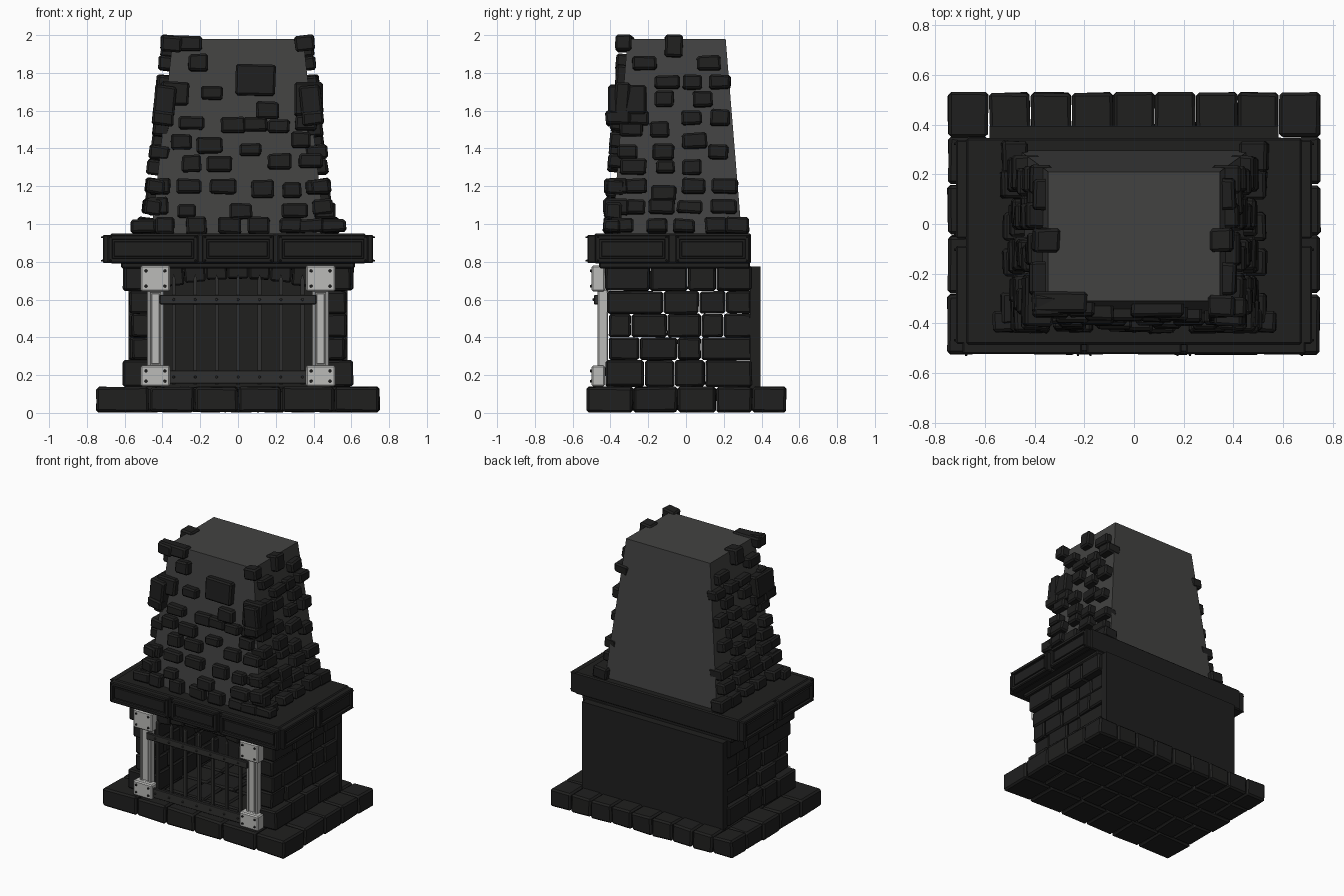
import bpy, bmesh, math, random
from mathutils import Matrix, Vector

if "Cube" in bpy.data.objects:
    bpy.data.objects.remove(bpy.data.objects["Cube"])

random.seed(7)


def material(name, g):
    m = bpy.data.materials.new(name)
    m.diffuse_color = (g, g, g * 0.97, 1)
    m.use_nodes = True
    m.node_tree.nodes["Principled BSDF"].inputs["Base Color"].default_value = m.diffuse_color
    return m


STONE = material("dark_stone", 0.014)
MORTAR = material("mortar", 0.055)
IRON = material("iron", 0.03)
PALE = material("pale_metal", 0.5)


def finish(bm, name, mat):
    me = bpy.data.meshes.new(name)
    bm.to_mesh(me)
    bm.free()
    ob = bpy.data.objects.new(name, me)
    me.materials.append(mat)
    bpy.context.collection.objects.link(ob)
    return ob


def block(bm, c, size, rot=Matrix(), jit=0.0, bev=0.0):
    """Bevelled box with optional hand-cut irregularity."""
    m = Matrix.Translation(c) @ rot @ Matrix.Diagonal((*size, 1))
    vs = bmesh.ops.create_cube(bm, size=1, matrix=m)["verts"]
    for v in vs:
        v.co += Vector([random.uniform(-jit, jit) for _ in range(3)])
    if bev:
        edges = list({e for v in vs for e in v.link_edges})
        bmesh.ops.bevel(bm, geom=edges, offset=bev, segments=1, profile=0.5, affect='EDGES')


def span(bm, x, y, z, **kw):
    """Box given by its extents on each axis."""
    block(bm, [(a + b) / 2 for a, b in (x, y, z)], [b - a for a, b in (x, y, z)], **kw)


def bolt(bm, c, r=0.009, rot=Matrix()):
    m = Matrix.Translation(c) @ rot @ Matrix.Rotation(math.pi / 2, 4, 'X')
    bmesh.ops.create_cone(bm, cap_ends=True, segments=8, radius1=r, radius2=r * 0.7,
                          depth=0.012, matrix=m)


def panel(bm, c, w, d, h, rot=Matrix(), rim=0.025, sink=0.014):
    """Box whose local -y face carries a sunken panel with a raised field."""
    t = bmesh.new()
    block(t, (0, 0, 0), (w, d, h), bev=0.006)
    t.normal_update()
    face = max((f for f in t.faces if f.normal.y < -0.99), key=lambda f: f.calc_area())
    for thick, depth in ((rim, 0), (0.003, -sink), (rim * 0.5, 0), (0.004, sink * 0.6)):
        bmesh.ops.inset_region(t, faces=[face], thickness=thick, depth=depth)
    t.transform(Matrix.Translation(c) @ rot)
    me = bpy.data.meshes.new("tmp")
    t.to_mesh(me)
    t.free()
    bm.from_mesh(me)
    bpy.data.meshes.remove(me)


# Hearth base: rows of slabs
bm = bmesh.new()
front_cuts = [-0.75, -0.47, -0.23, 0, 0.23, 0.51, 0.75]
back_cuts = [-0.75 + i / 6 for i in range(10)]
for y0, y1, cuts in ((-0.525, -0.28, front_cuts), (-0.28, -0.045, back_cuts),
                     (-0.045, 0.16, front_cuts), (0.16, 0.35, back_cuts), (0.35, 0.53, back_cuts)):
    for a, b in zip(cuts, cuts[1:]):
        span(bm, (a + 0.002, b - 0.002), (y0 + 0.002, y1 - 0.002), (0.005, 0.137), jit=0.004, bev=0.012)
finish(bm, "hearth_base", STONE)

# Firebox side walls of staggered bricks
bm = bmesh.new()
levels = [0.138, 0.28, 0.40, 0.525, 0.645, 0.78]
rows = [(0.605, [-0.43, -0.22, -0.06, 0.10, 0.35]), (0.57, [-0.41, -0.245, -0.045, 0.08, 0.35]),
        (0.57, [-0.41, -0.29, -0.10, 0.08, 0.20, 0.35]), (0.57, [-0.42, -0.12, 0.07, 0.21, 0.35]),
        (0.605, [-0.43, -0.19, 0.01, 0.16, 0.35])]
for s in (-1, 1):
    for (xo, cuts), z0, z1 in zip(rows, levels, levels[1:]):
        for a, b in zip(cuts, cuts[1:]):
            o = xo + random.uniform(-0.012, 0.008)
            span(bm, sorted((s * 0.40, s * o)), (a + 0.003, b - 0.003), (z0 + 0.002, z1 - 0.002),
                 jit=0.003, bev=0.01)
finish(bm, "firebox_walls", STONE)

# Back wall
bm = bmesh.new()
span(bm, (-0.58, 0.58), (0.34, 0.395), (0.13, 0.775))
finish(bm, "firebox_back", STONE)

# Shallow arch of wedge stones over the opening
bm = bmesh.new()
n = 7
for i in range(n):
    x = -0.40 + 0.8 * (i + 0.5) / n
    z0 = 0.66 + 0.05 * (1 - (x / 0.4) ** 2)
    block(bm, (x, -0.34, (z0 + 0.79) / 2), (0.8 / n - 0.004, 0.12, 0.79 - z0),
          rot=Matrix.Rotation(x * 0.3, 4, 'Y'), jit=0.003, bev=0.008)
finish(bm, "arch_stones", STONE)

# Mantel slab, under-step and framed panels
bm = bmesh.new()
span(bm, (-0.675, 0.675), (-0.485, 0.345), (0.79, 0.95), bev=0.008)
span(bm, (-0.62, 0.62), (-0.46, 0.34), (0.765, 0.80), bev=0.008)
finish(bm, "mantel_slab", STONE)
bm = bmesh.new()
for x, w in ((-0.45, 0.48), (0, 0.38), (0.45, 0.48)):
    panel(bm, (x, -0.495, 0.868), w, 0.055, 0.15)
    for sx in (-1, 1):
        for z in (0.806, 0.93):
            bolt(bm, (x + sx * (w / 2 - 0.015), -0.525, z), 0.006)
for s in (-1, 1):
    r = Matrix.Rotation(s * math.pi / 2, 4, 'Z')
    for y in (-0.285, 0.14):
        panel(bm, (s * 0.688, y, 0.868), 0.395, 0.055, 0.15, rot=r)
        for sy in (-1, 1):
            for z in (0.806, 0.93):
                bolt(bm, (s * 0.718, y + sy * 0.182, z), 0.006, r)
finish(bm, "mantel_panels", STONE)

# Corner pillars: shaft, foot, capital and bolts
for s, side in ((-1, "left"), (1, "right")):
    bm = bmesh.new()
    x = s * 0.437
    panel(bm, (x, -0.44, 0.445), 0.09, 0.055, 0.42, rim=0.014, sink=0.01)
    for z0, z1 in ((0.14, 0.25), (0.643, 0.78)):
        span(bm, (x - 0.078, x + 0.078), (-0.50, -0.43), (z0, z1), bev=0.008)
    finish(bm, side + "_pillar", PALE)
    bm = bmesh.new()
    for z0, z1 in ((0.14, 0.25), (0.643, 0.78)):
        for sx in (-1, 1):
            for z in (z0 + 0.028, z1 - 0.028):
                bolt(bm, (x + sx * 0.05, -0.502, z))
    finish(bm, side + "_pillar_bolts", IRON)

# Iron grate: bars, two rails and rivets
bm = bmesh.new()
span(bm, (-0.415, 0.415), (-0.487, -0.465), (0.575, 0.625), bev=0.004)
span(bm, (-0.365, 0.365), (-0.487, -0.465), (0.155, 0.225), bev=0.004)
for i in range(7):
    x = -0.34 + 0.1135 * i
    span(bm, (x - 0.01, x + 0.01), (-0.466, -0.446), (0.15, 0.705))
    bmesh.ops.create_cone(bm, cap_ends=True, segments=4, radius1=0.014, radius2=0, depth=0.03,
                          matrix=Matrix.Translation((x, -0.456, 0.72)) @ Matrix.Rotation(math.pi / 4, 4, 'Z'))
    for z in (0.19, 0.60):
        bolt(bm, (x, -0.489, z), 0.008)
finish(bm, "fire_grate", IRON)

# Tapered chimney body
Z0, Z1 = 0.945, 1.98
bm = bmesh.new()
span(bm, (-0.46, 0.46), (-0.39, 0.295), (Z0, Z1))
for v in bm.verts:
    if v.co.z > 1.5:
        v.co.x *= 0.75
        v.co.y = -0.31 if v.co.y < 0 else 0.21
finish(bm, "chimney_body", MORTAR)

# Protruding stones on the chimney front: height, then centres along x
front_rows = [(1.85, [-0.21]), (1.68, [-0.14]), (1.61, [0.155]),
              (1.53, [-0.245, -0.025, 0.09, 0.215, 0.36]), (1.43, [-0.30, -0.15, 0.335]),
              (1.385, [0.065]), (1.33, [-0.245, -0.10, 0.22, 0.385]),
              (1.19, [-0.415, -0.26, -0.08, 0.13, 0.285, 0.425]),
              (1.08, [-0.425, -0.27, 0.015, 0.30, 0.46]),
              (0.99, [-0.50, -0.39, -0.22, -0.045, 0.11, 0.28, 0.385, 0.505])]
big_front = [(-0.30, 1.955, 0.22, 0.08), (0.095, 1.76, 0.21, 0.16),
             (-0.335, 1.69, 0.15, 0.125), (0.375, 1.66, 0.15, 0.18)]
stones = big_front + [(x, z + (random.uniform(-0.015, 0.015) if z > 1 else 0),
                       random.uniform(0.10, 0.14), random.uniform(0.065, 0.095))
                      for z, xs in front_rows for x in xs]
bm = bmesh.new()
for x, z, w, h in stones:
    y = -0.39 + 0.08 * (z - Z0) / (Z1 - Z0)
    rot = Matrix.Rotation(-0.077, 4, 'X') @ Matrix.Rotation(random.uniform(-0.04, 0.04), 4, 'Y')
    block(bm, (x, y - 0.005, z), (w, random.uniform(0.08, 0.10), h), rot=rot, jit=0.004, bev=0.011)
finish(bm, "chimney_front_stones", STONE)

# Protruding stones on both chimney sides: height, then centres along y
side_rows = [(1.85, [-0.22, 0.12]), (1.75, [-0.10, 0.035, 0.18]), (1.66, [-0.115, 0.09]),
             (1.56, [-0.36, -0.25, 0.03, 0.18]), (1.5, [-0.29, -0.14]), (1.44, [0.045]),
             (1.38, [-0.31, -0.12, 0.17]), (1.30, [-0.28, -0.11, 0.03]),
             (1.2, [-0.37, -0.265, 0.04, 0.205]), (1.16, [-0.12]),
             (1.09, [-0.37, -0.265, -0.13, 0.02, 0.20]), (0.99, [-0.34, -0.155, -0.01, 0.16, 0.27])]
big_side = [(-0.33, 1.955, 0.085, 0.085), (-0.065, 1.94, 0.095, 0.115), (-0.31, 1.655, 0.20, 0.155)]
stones = big_side + [(y, z, random.uniform(0.10, 0.14), random.uniform(0.065, 0.085))
                     for z, ys in side_rows for y in ys]
bm = bmesh.new()
for s in (-1, 1):
    for y, z, w, h in stones:
        x = 0.46 - 0.115 * (z - Z0) / (Z1 - Z0) + (0.02 if z < 1 else 0)
        rot = Matrix.Rotation(-s * 0.11, 4, 'Y') @ Matrix.Rotation(random.uniform(-0.04, 0.04), 4, 'X')
        block(bm, (s * (x + 0.005), y, z), (random.uniform(0.085, 0.115), w, h), rot=rot, jit=0.004, bev=0.011)
finish(bm, "chimney_side_stones", STONE)
